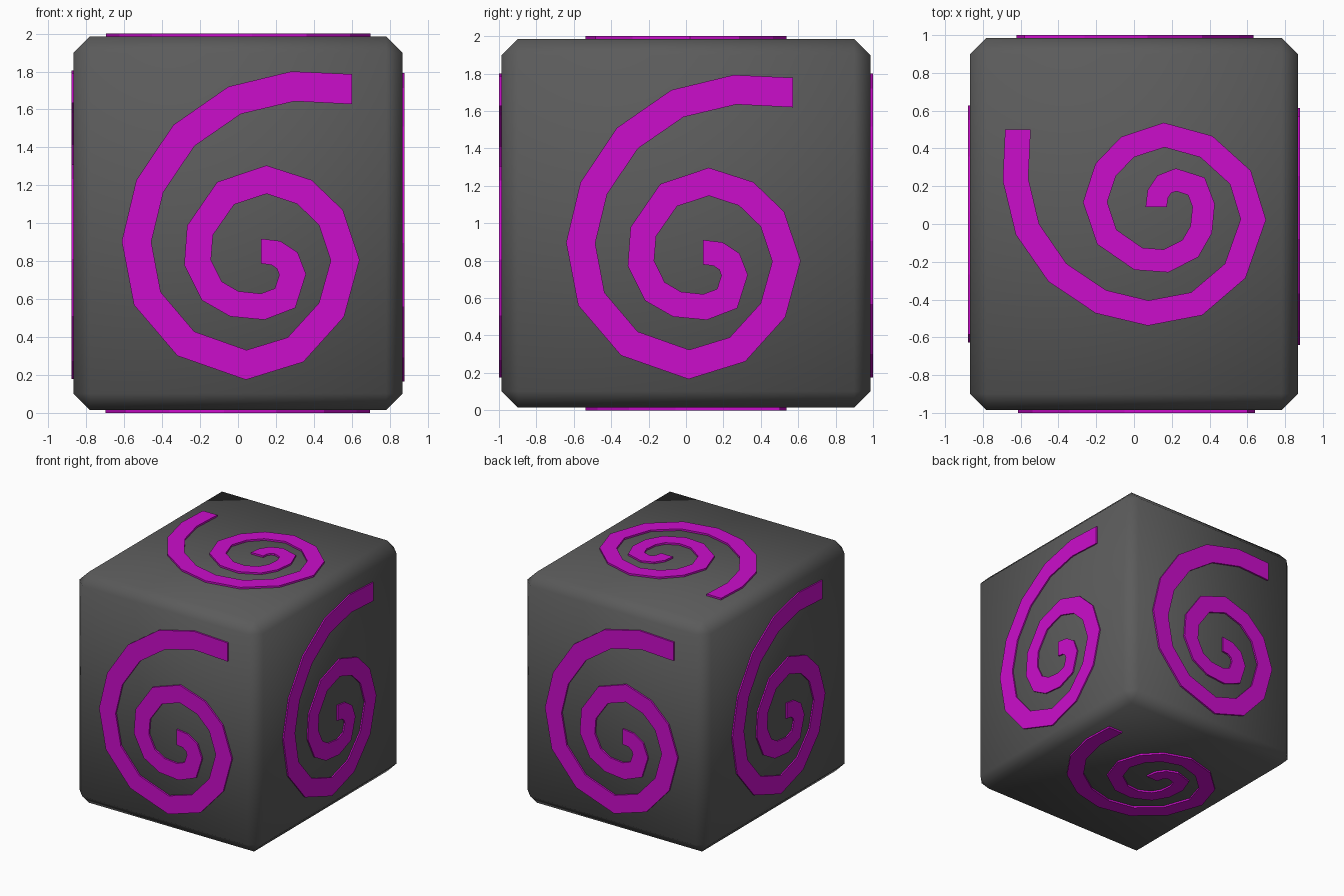
import bpy, bmesh
from mathutils import Vector

if "Cube" in bpy.data.objects:
    bpy.data.objects.remove(bpy.data.objects["Cube"])


def material(name, rgb):
    m = bpy.data.materials.new(name)
    m.diffuse_color = (*rgb, 1)
    m.use_nodes = True
    m.node_tree.nodes["Principled BSDF"].inputs["Base Color"].default_value = m.diffuse_color
    return m


GREY = material("dark grey", (0.105, 0.105, 0.105))
MAGENTA = material("magenta", (0.6, 0.004, 0.6))


def make_object(name, bm, mat, smooth):
    mesh = bpy.data.meshes.new(name)
    bmesh.ops.recalc_face_normals(bm, faces=bm.faces)
    for f in bm.faces:
        f.smooth = smooth
    bm.to_mesh(mesh)
    bm.free()
    mesh.materials.append(mat)
    ob = bpy.data.objects.new(name, mesh)
    bpy.context.collection.objects.link(ob)
    return ob


# Chamfered block
X, Y, Z = 0.868, 0.986, 0.985
bm = bmesh.new()
bmesh.ops.create_cube(bm, size=2)
for v in bm.verts:
    v.co = (v.co.x * X, v.co.y * Y, v.co.z * Z + 1)
bmesh.ops.bevel(bm, geom=bm.edges[:], offset=0.087, offset_type='OFFSET',
                segments=1, affect='EDGES')
make_object("block", bm, GREY, True)

# Centre line of the spiral, from outer end to inner end, as drawn on the front
PATH = [(0.60, 1.707), (0.29, 1.722), (-0.018, 1.648), (-0.285, 1.463),
        (-0.465, 1.195), (-0.535, 0.903), (-0.478, 0.603), (-0.275, 0.365),
        (0.043, 0.253), (0.303, 0.333), (0.493, 0.543), (0.565, 0.805),
        (0.49, 1.03), (0.35, 1.165), (0.15, 1.23), (-0.065, 1.158),
        (-0.2, 0.963), (-0.213, 0.793), (-0.138, 0.643), (-0.02, 0.575),
        (0.13, 0.56), (0.248, 0.605), (0.288, 0.73), (0.26, 0.803),
        (0.2, 0.843), (0.12, 0.853)]
MID = Vector((0.015, 0.99))
PTS = [Vector(p) - MID for p in PATH]


def ribbon_edges():
    """Mitred left and right edges of the tapering ribbon."""
    n = len(PTS)
    pairs = []
    for i, p in enumerate(PTS):
        a = (p - PTS[i - 1]).normalized() if i else None
        b = (PTS[i + 1] - p).normalized() if i < n - 1 else None
        a, b = a or b, b or a
        t = (a + b).normalized()
        if i in (0, n - 1):                       # square-cut ends
            t = Vector((-1, 0)) 
        side = Vector((-t.y, t.x))
        half = 0.5 * (0.158 - 0.028 * i / (n - 1)) / max(t.dot(a), 0.7)
        pairs.append((p + side * half, p - side * half))
    return pairs


EDGES = ribbon_edges()


def spiral(name, u, v, centre, height, scale=1.0):
    """Raised spiral plate; u and v are the face's right and up directions."""
    u, v, c = Vector(u), Vector(v), Vector(centre)
    n = u.cross(v)
    bm = bmesh.new()
    rings = []
    for l, r in EDGES:
        ring = [c + (u * q.x + v * q.y) * scale + n * d
                for q, d in ((l, -0.01), (l, height), (r, height), (r, -0.01))]
        rings.append([bm.verts.new(co) for co in ring])
    for a, b in zip(rings, rings[1:]):
        for k in range(4):
            j = (k + 1) % 4
            bm.faces.new((a[k], a[j], b[j], b[k]))
    bm.faces.new(rings[0])
    bm.faces.new(rings[-1])
    make_object(name, bm, MAGENTA, False)


UP = (0, 0, 1)
spiral("front_spiral", (1, 0, 0), UP, (0.015, -Y, 0.99), 0.014)
spiral("right_spiral", (0, 1, 0), UP, (X, -0.013, 0.982), 0.011)
spiral("back_spiral", (-1, 0, 0), UP, (0.005, Y, 0.99), 0.014)
spiral("left_spiral", (0, -1, 0), UP, (-X, 0, 0.995), 0.011)
spiral("top_spiral", (0, 1, 0), (-1, 0, 0), (0, 0, 1 + Z), 0.015, 0.857)
spiral("bottom_spiral", (0, 1, 0), (1, 0, 0), (0, 0, 1 - Z), 0.015, 0.857)
